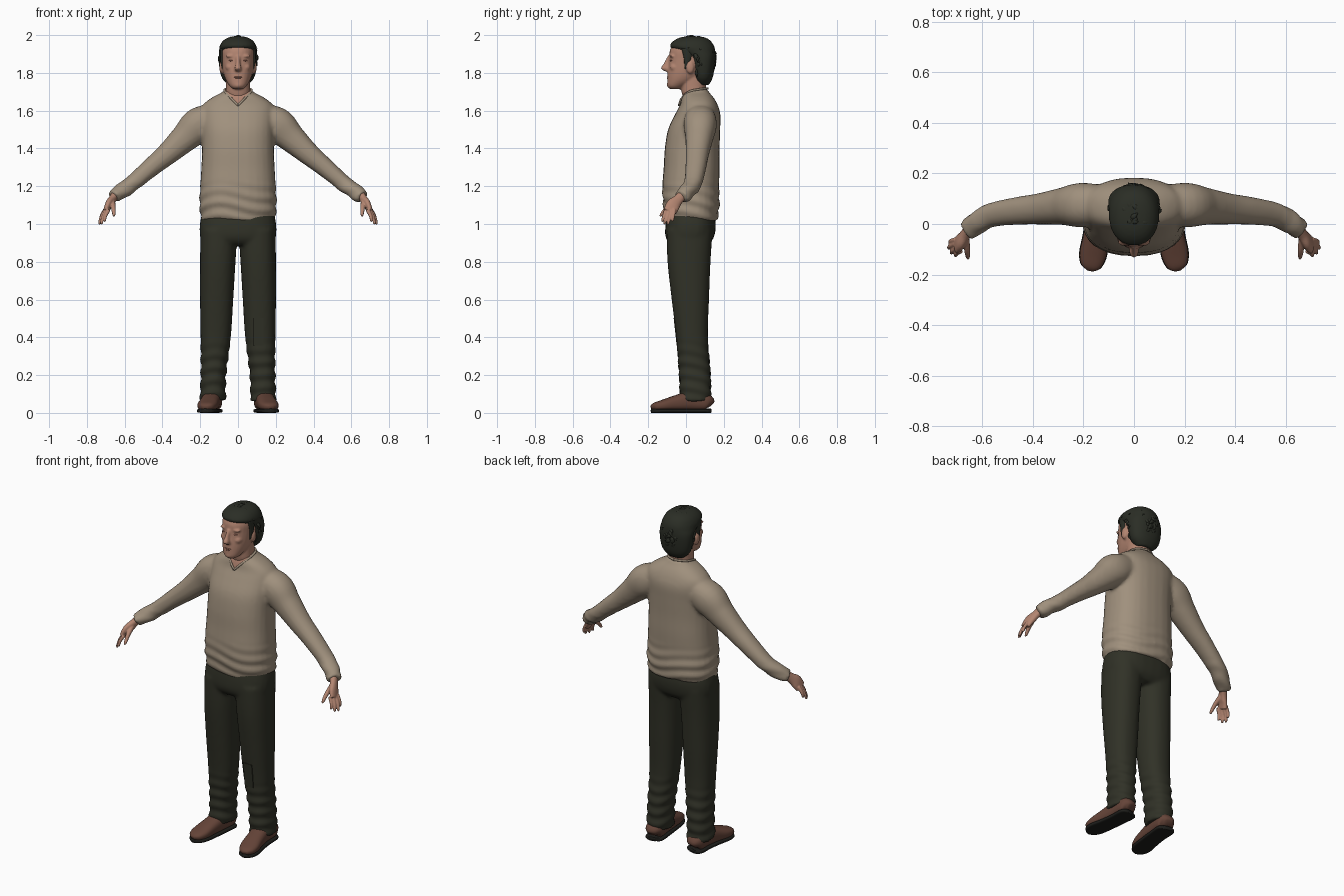
import bpy, bmesh, math, random
from mathutils import Vector, Matrix

random.seed(4)
X, Y, Z = Vector((1, 0, 0)), Vector((0, 1, 0)), Vector((0, 0, 1))

cube = bpy.data.objects.get("Cube")
if cube:
    bpy.data.objects.remove(cube)


def material(name, rgb):
    mat = bpy.data.materials.new(name)
    mat.use_nodes = True
    mat.diffuse_color = (*rgb, 1)
    mat.node_tree.nodes["Principled BSDF"].inputs["Base Color"].default_value = (*rgb, 1)
    return mat


WOOL = material("beige wool", (.35, .28, .205))
CLOTH = material("dark olive cloth", (.03, .031, .02))
SKIN = material("skin", (.45, .235, .165))
LIP = material("lip", (.33, .14, .1))
HAIR = material("dark hair", (.024, .027, .019))
LEATHER = material("brown leather", (.13, .058, .04))
SOLE = material("dark sole", (.013, .013, .011))


def spline(rows, steps):
    """Smoothly interpolate rows of (x, y, z, radius_u, radius_v)."""
    rows = [Vector(r) for r in rows]
    out = []
    for i in range(len(rows) - 1):
        a, b = rows[max(i - 1, 0)], rows[i]
        c, d = rows[i + 1], rows[min(i + 2, len(rows) - 1)]
        for k in range(steps):
            t = k / steps
            out.append(b + (c - a) * (t / 2) + (a - b * 2.5 + c * 2 - d / 2) * t**2
                       + (b * 3 - a - c * 3 + d) * (t**3 / 2))
    return out + [rows[-1]]


def loft(bm, rows, ref=None, n=28, power=2.2, steps=5):
    """Skin rounded rings; horizontal unless a reference axis is given."""
    pts = spline(rows, steps)
    centres = [Vector(p[:3]) for p in pts]
    rings = []
    for i, p in enumerate(pts):
        u, v = X, Y
        if ref:
            t = (centres[min(i + 1, len(pts) - 1)] - centres[max(i - 1, 0)]).normalized()
            u = ref.cross(t).normalized()
            v = t.cross(u)
        ring = []
        for k in range(n):
            c, s = math.cos(math.tau * k / n), math.sin(math.tau * k / n)
            c = math.copysign(abs(c) ** (2 / power), c)
            s = math.copysign(abs(s) ** (2 / power), s)
            ring.append(bm.verts.new(centres[i] + u * c * p[3] + v * s * p[4]))
        rings.append(ring)
    for a, b in zip(rings, rings[1:]):
        for k in range(n):
            bm.faces.new((a[k], a[k - 1], b[k - 1], b[k]))
    bm.faces.new(rings[0])
    bm.faces.new(rings[-1])


def blob(bm, centre, radii):
    bmesh.ops.create_uvsphere(bm, u_segments=20, v_segments=12, radius=1,
                              matrix=Matrix.Translation(centre) @ Matrix.Diagonal((*radii, 1)))


def side_rows(rows, s):
    return [(r[0] * s, *r[1:]) for r in rows]


def finish(name, bm, *mats, voxel=0, smoothing=4):
    """Make the object; with a voxel size, fuse its volumes into one skin."""
    bmesh.ops.recalc_face_normals(bm, faces=bm.faces)
    mesh = bpy.data.meshes.new(name)
    bm.to_mesh(mesh)
    bm.free()
    obj = bpy.data.objects.new(name, mesh)
    bpy.context.collection.objects.link(obj)
    if voxel:
        bpy.context.view_layer.objects.active = obj
        fuse = obj.modifiers.new("fuse", "REMESH")
        fuse.mode, fuse.voxel_size = "VOXEL", voxel
        soft = obj.modifiers.new("soften", "SMOOTH")
        soft.iterations = smoothing
        for mod in ("fuse", "soften"):
            bpy.ops.object.modifier_apply(modifier=mod)
    obj.data.materials.clear()
    for mat in mats:
        obj.data.materials.append(mat)
    obj.data.shade_smooth()
    return obj


def wrinkle(obj, limit, size):
    """Soft cloth folds below a height, fading in downwards."""
    moves = [(v, v.normal.copy()) for v in obj.data.vertices if v.co.z < limit]
    for v, normal in moves:
        fade = min(1, (limit - v.co.z) * 8)
        v.co += normal * size * fade * math.sin(v.co.z * 95 + 2 * math.sin(v.co.x * 14) + v.co.y * 20)


# Sweater: torso and sleeves fused
bm = bmesh.new()
loft(bm, [(0, .03, 1.02, .196, .135), (0, .028, 1.1, .204, .148), (0, .025, 1.2, .2, .15),
          (0, .03, 1.3, .194, .148), (0, .033, 1.4, .19, .145), (0, .043, 1.5, .19, .138),
          (0, .062, 1.58, .192, .12), (0, .068, 1.63, .185, .1), (0, .062, 1.668, .14, .085),
          (0, .055, 1.7, .08, .065), (0, .06, 1.715, .068, .058)], power=2.4)
sleeve = [(.08, .075, 1.58, .07, .06), (.2, .075, 1.53, .088, .092), (.28, .07, 1.457, .074, .076),
          (.37, .06, 1.375, .062, .06), (.46, .052, 1.3, .055, .05), (.56, .036, 1.215, .048, .043),
          (.62, .005, 1.172, .045, .041), (.66, -.025, 1.143, .04, .038)]
for s in (1, -1):
    loft(bm, side_rows(sleeve, s), ref=Z)
sweater = finish("sweater", bm, WOOL, SKIN, voxel=.011)
wrinkle(sweater, 1.24, .004)

# Skin shown in the V neckline
bm = bmesh.new()
bm.from_mesh(sweater.data)
for s in (1, -1):
    bmesh.ops.bisect_plane(bm, geom=bm.verts[:] + bm.edges[:] + bm.faces[:],
                           plane_co=(0, 0, 1.63), plane_no=(s, 0, -1))
for f in bm.faces:
    c = f.calc_center_median()
    f.material_index = int(c.z - 1.63 > abs(c.x) and c.y < .04)
bm.to_mesh(sweater.data)
bm.free()

# Collar rib around the neck
bm = bmesh.new()
for s in (1, -1):
    loft(bm, side_rows([(0, -.037, 1.628, .006, .006), (.035, -.022, 1.665, .006, .006),
                        (.07, .02, 1.702, .006, .006), (.06, .085, 1.715, .006, .006),
                        (0, .115, 1.718, .006, .006)], s), ref=Z, n=8)
finish("collar", bm, WOOL)

# Trousers: hips and legs fused
bm = bmesh.new()
loft(bm, [(0, .025, 1.08, .185, .12), (0, .025, 1.0, .202, .133), (0, .02, .93, .2, .128),
          (0, .018, .89, .17, .1)], power=2.5)
leg = [(.1, .02, .97, .098, .122), (.107, .016, .8, .094, .114), (.113, .023, .6, .088, .099),
       (.118, .032, .4, .08, .084), (.13, .047, .2, .067, .083), (.134, .05, .065, .069, .082)]
for s in (1, -1):
    loft(bm, side_rows(leg, s), ref=None, power=2.3)
trousers = finish("trousers", bm, CLOTH, voxel=.011)
wrinkle(trousers, .4, .004)

# Sewn patch on the left shin
bm = bmesh.new()
bmesh.ops.create_cube(bm, size=1, matrix=Matrix.Translation((.108, -.053, .43))
                      @ Matrix.Rotation(.11, 4, "X") @ Matrix.Diagonal((.056, .009, .145, 1)))
patch = finish("shin_patch", bm, CLOTH)
patch.data.shade_flat()

# Shoes, soles and hands
shoe = [(.132, .13, .04, .022, .02), (.135, .11, .055, .05, .045), (.14, .03, .063, .05, .053),
        (.15, -.05, .052, .051, .042), (.162, -.12, .04, .053, .03), (.17, -.165, .033, .04, .021),
        (.174, -.183, .028, .015, .01)]
palm = [(.645, -.012, 1.16, .026, .022), (.665, -.04, 1.13, .027, .02), (.685, -.068, 1.1, .037, .019),
        (.7, -.085, 1.065, .035, .014)]
fingers = [((.685, -.106, 1.075), (.708, -.127, 1.012)), ((.697, -.094, 1.07), (.725, -.116, .998)),
           ((.705, -.078, 1.068), (.736, -.096, .997)), ((.704, -.062, 1.075), (.731, -.072, 1.014))]
for side, s in (("left", 1), ("right", -1)):
    bm = bmesh.new()
    loft(bm, side_rows(shoe, s), ref=Z, power=2.5)
    finish(side + "_shoe", bm, LEATHER)
    bm = bmesh.new()
    loft(bm, side_rows([(x, y, .011, u * 1.05, .011) for x, y, z, u, v in shoe], s), ref=Z, power=4)
    finish(side + "_sole", bm, SOLE)

    bm = bmesh.new()
    loft(bm, side_rows(palm, s), ref=X)
    for base, tip in fingers:
        a, b = Vector(base), Vector(tip)
        mid = a.lerp(b, .5) + X * .005
        loft(bm, side_rows([(*a, .01, .011), (*mid, .009, .009), (*a.lerp(b, .9), .007, .007),
                            (*b, .003, .003)], s), ref=X, n=12)
    loft(bm, side_rows([(.665, -.05, 1.12, .017, .015), (.66, -.1, 1.085, .012, .012),
                        (.657, -.128, 1.053, .009, .009), (.657, -.138, 1.04, .004, .004)], s),
         ref=X, n=12)
    finish(side + "_hand", bm, SKIN, voxel=.004, smoothing=2)

# Head and neck with nose, brows, cheeks and ears
bm = bmesh.new()
loft(bm, [(0, .05, 1.62, .06, .05), (0, .045, 1.68, .066, .064), (0, .04, 1.72, .064, .066),
          (0, .045, 1.8, .066, .07)])
loft(bm, [(0, -.055, 1.714, .024, .028), (0, -.05, 1.73, .044, .048), (0, -.015, 1.765, .066, .084),
          (0, .013, 1.81, .08, .11), (0, .025, 1.87, .086, .115), (0, .028, 1.92, .087, .113),
          (0, .03, 1.96, .07, .09), (0, .03, 1.983, .035, .045)])
loft(bm, [(0, -.084, 1.89, .01, .012), (0, -.1, 1.85, .012, .018), (0, -.108, 1.824, .018, .025),
          (0, -.098, 1.809, .014, .014)])
blob(bm, (0, -.085, 1.735), (.022, .017, .016))
for s in (1, -1):
    blob(bm, (.035 * s, -.073, 1.889), (.03, .014, .009))
    blob(bm, (.042 * s, -.06, 1.83), (.024, .025, .022))
    blob(bm, (.087 * s, .022, 1.83), (.012, .022, .034))
finish("head", bm, SKIN, voxel=.006, smoothing=2)

# Lips and closed eyelid lines
bm = bmesh.new()
blob(bm, (0, -.09, 1.778), (.026, .011, .004))
blob(bm, (0, -.09, 1.77), (.021, .011, .005))
for s in (1, -1):
    blob(bm, (.034 * s, -.077, 1.865), (.017, .009, .004))
finish("lips_and_eyelids", bm, LIP)

# Hair mass
bm = bmesh.new()
loft(bm, [(0, .09, 1.735, .05, .03), (0, .09, 1.77, .084, .05), (0, .09, 1.82, .098, .06),
          (0, .083, 1.88, .102, .073), (0, .055, 1.915, .1, .1), (0, .032, 1.94, .098, .118),
          (0, .032, 1.968, .082, .1), (0, .035, 1.986, .055, .07), (0, .035, 1.994, .02, .03)])
finish("hair", bm, HAIR, voxel=.009, smoothing=2)

# Loose locks swept down and outwards over the hair
bm = bmesh.new()
centre = Vector((0, .035, 1.87))
made = 0
while made < 130:
    d = Vector([random.gauss(0, 1) for _ in range(3)]).normalized()
    p = centre + Vector((d.x * .097, d.y * .117, d.z * .12))
    if p.z < 1.78 or (p.z < 1.945 and p.y < .04):
        continue
    made += 1
    swirl = Vector((random.uniform(-1, 1), random.uniform(-.3, 1), -.9))
    flow = (swirl - d * swirl.dot(d)).normalized()
    reach = random.uniform(.03, .05)
    mid, tip = p + flow * reach * .5 + d * .003, p + flow * reach + d * random.uniform(-.008, .008)
    loft(bm, [(*(p - d * .006), .006, .005), (*mid, .011, .006), (*tip, .001, .001)],
         ref=d, n=8, steps=3)
finish("hair_locks", bm, HAIR)

# Sideburns
bm = bmesh.new()
for s in (1, -1):
    loft(bm, side_rows([(.084, .005, 1.93, .008, .03), (.085, .008, 1.88, .008, .02),
                        (.082, .002, 1.83, .006, .01), (.078, .0, 1.815, .003, .004)], s), n=12)
finish("sideburns", bm, HAIR)
